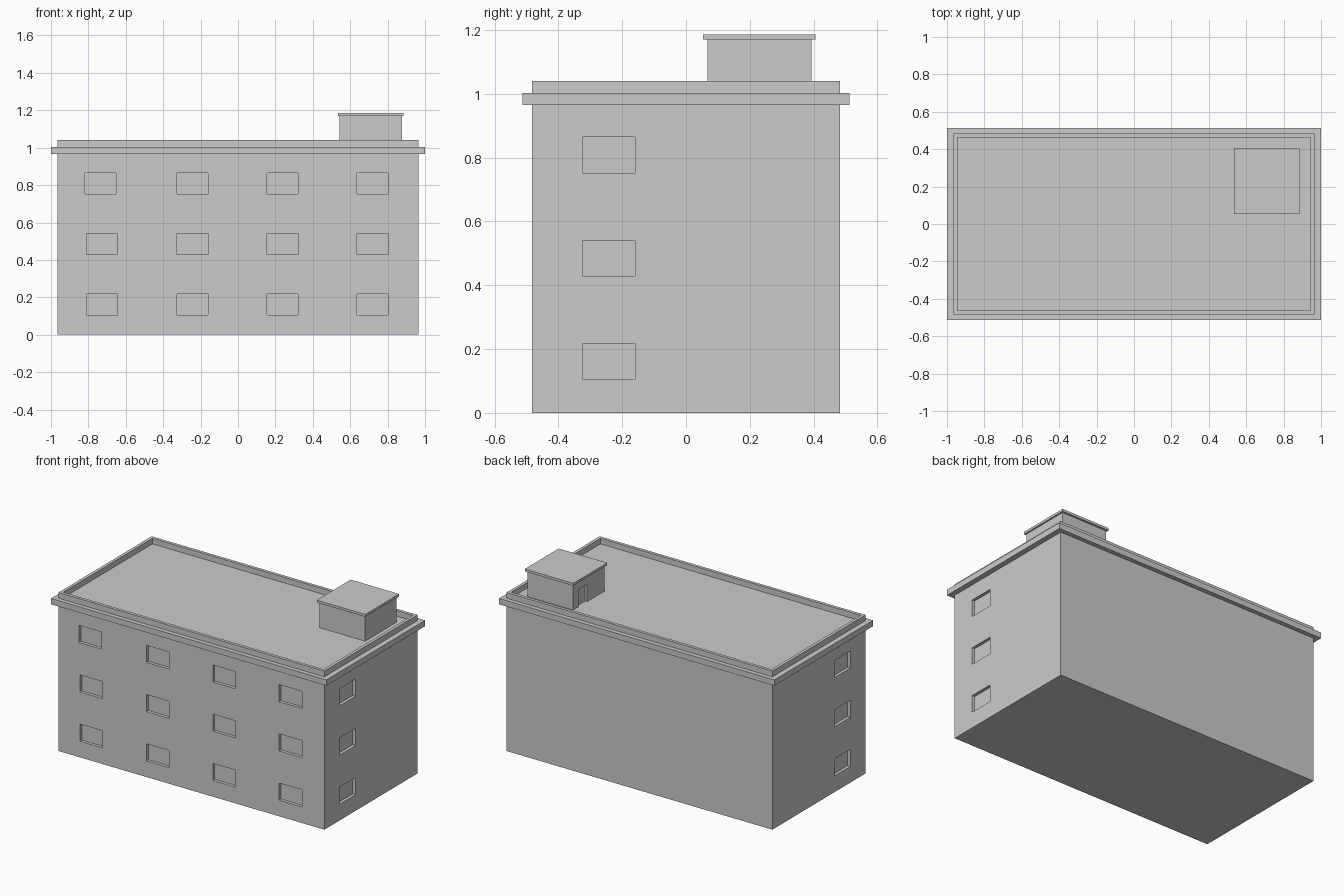
import bpy, bmesh

if "Cube" in bpy.data.objects:
    bpy.data.objects.remove(bpy.data.objects["Cube"])


def make_object(name, bm):
    bmesh.ops.recalc_face_normals(bm, faces=bm.faces[:])
    mesh = bpy.data.meshes.new(name)
    bm.to_mesh(mesh)
    bm.free()
    obj = bpy.data.objects.new(name, mesh)
    bpy.context.collection.objects.link(obj)
    return obj


def stacked_rings(name, rings, cx=0, cy=0):
    """Closed solid through rectangular rings (half x, half y, z)."""
    bm = bmesh.new()
    loops = [[bm.verts.new((cx + sx * hx, cy + sy * hy, z))
              for sx, sy in ((-1, -1), (1, -1), (1, 1), (-1, 1))]
             for hx, hy, z in rings]
    for a, b in zip(loops, loops[1:]):
        for i in range(4):
            j = (i + 1) % 4
            bm.faces.new((a[i], a[j], b[j], b[i]))
    bm.faces.new(loops[0])
    bm.faces.new(loops[-1])
    return make_object(name, bm)


def cutter_boxes(name, boxes):
    """One hidden mesh of boxes (x0, x1, y0, y1, z0, z1)."""
    bm = bmesh.new()
    for x0, x1, y0, y1, z0, z1 in boxes:
        verts = bmesh.ops.create_cube(bm, size=1)["verts"]
        for v in verts:
            v.co = (x0 if v.co.x < 0 else x1,
                    y0 if v.co.y < 0 else y1,
                    z0 if v.co.z < 0 else z1)
    obj = make_object(name, bm)
    obj.hide_render = True
    obj.hide_set(True)
    return obj


def cut(obj, cutter):
    mod = obj.modifiers.new("recesses", "BOOLEAN")
    mod.operation = "DIFFERENCE"
    mod.solver = "EXACT"
    mod.object = cutter


HX, HY, ROOF = 0.965, 0.483, 1.003
DEPTH = 0.02

# Main block with cornice, parapet and sunken roof
body = stacked_rings("building_body", [
    (HX, HY, 0), (HX, HY, 0.965),
    (1.0, 0.512, 0.965), (1.0, 0.512, ROOF),
    (HX, HY, ROOF), (HX, HY, 1.04),
    (0.945, 0.463, 1.04), (0.945, 0.463, ROOF)])

# Window recesses: four per floor in front, one per floor on each side
windows = []
for z in (0.162, 0.485, 0.808):
    z0, z1 = z - 0.056, z + 0.056
    for x in (-0.727, -0.244, 0.238, 0.72):
        if z > 0.8 and x < -0.7:
            x -= 0.007
        windows.append((x - 0.083, x + 0.083, -HY - 0.1, -HY + DEPTH, z0, z1))
    for s in (-1, 1):
        xs = sorted((s * (HX - DEPTH), s * (HX + 0.1)))
        windows.append((*xs, -0.325, -0.16, z0, z1))
cut(body, cutter_boxes("window_cutter", windows))

# Roof access hut with door recess facing the open roof, and its slab
CX, CY = 0.71, 0.23
hut = stacked_rings("roof_hut", [(0.166, 0.163, ROOF), (0.166, 0.163, 1.17)], CX, CY)
cut(hut, cutter_boxes("door_cutter", [(0.45, CX - 0.166 + 0.015, 0.25, 0.337, 0.95, 1.117)]))
stacked_rings("roof_hut_slab", [(0.176, 0.176, 1.17), (0.176, 0.176, 1.186)], CX, CY)
